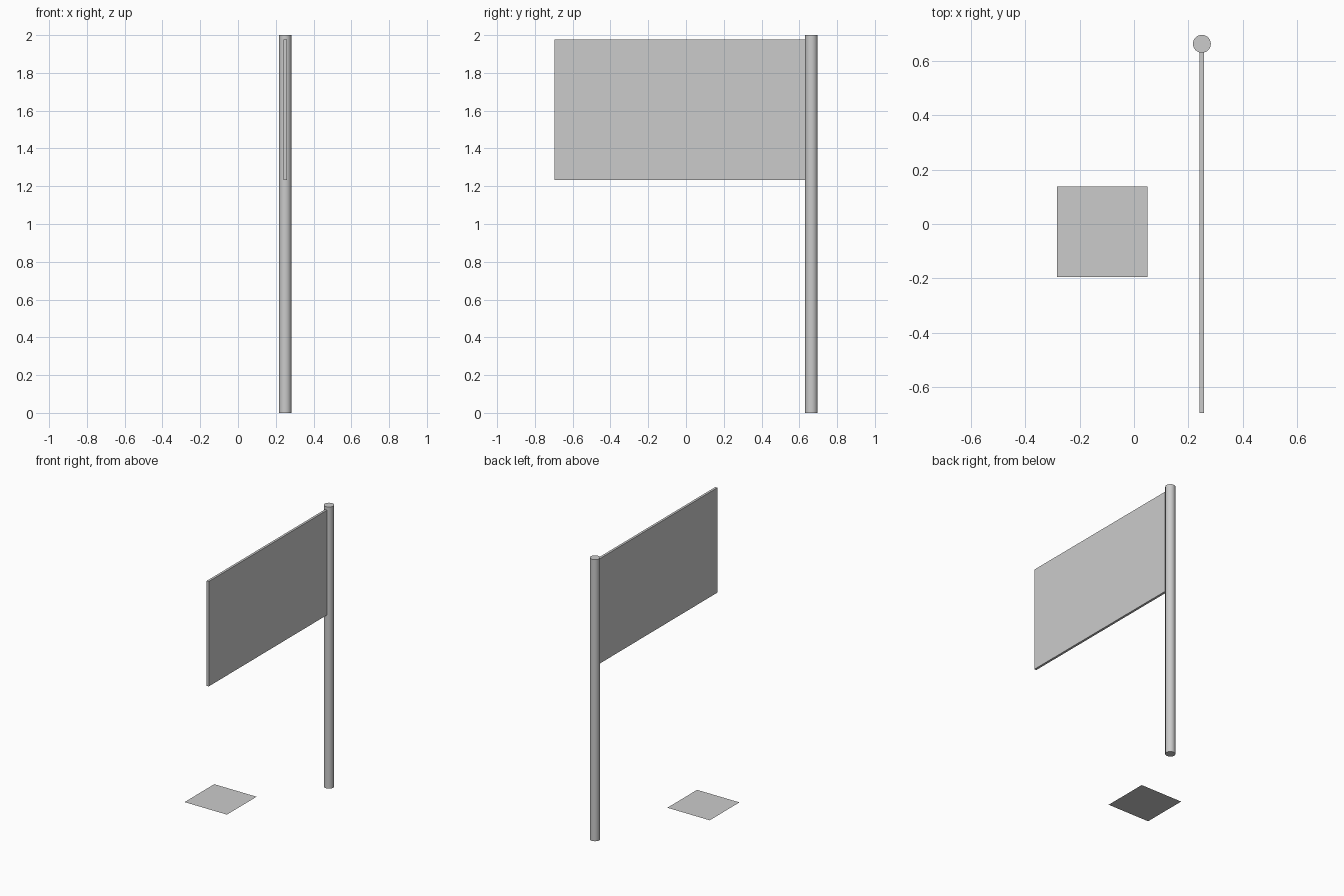
import bpy

if "Cube" in bpy.data.objects:
    bpy.data.objects.remove(bpy.data.objects["Cube"])

POLE_X, POLE_Y, POLE_R = 0.25, 0.664, 0.033

# Upright pole
bpy.ops.mesh.primitive_cylinder_add(vertices=32, radius=POLE_R, depth=2.0,
                                    location=(POLE_X, POLE_Y, 1.0))
bpy.context.object.name = "pole"
bpy.ops.object.shade_smooth_by_angle()

# Thin rectangular panel, its inner edge just sunk into the pole
y0, y1, z0, z1 = -0.697, 0.636, 1.233, 1.978
bpy.ops.mesh.primitive_cube_add(size=1, location=(POLE_X, (y0 + y1) / 2, (z0 + z1) / 2))
panel = bpy.context.object
panel.name = "flag_panel"
panel.scale = (0.0167, y1 - y0, z1 - z0)
bpy.ops.object.transform_apply(location=False, rotation=False, scale=True)

# Flat square sheet floating slightly above the base level
bpy.ops.mesh.primitive_plane_add(size=0.333, location=(-0.1165, -0.029, 0.075))
bpy.context.object.name = "ground_square"
